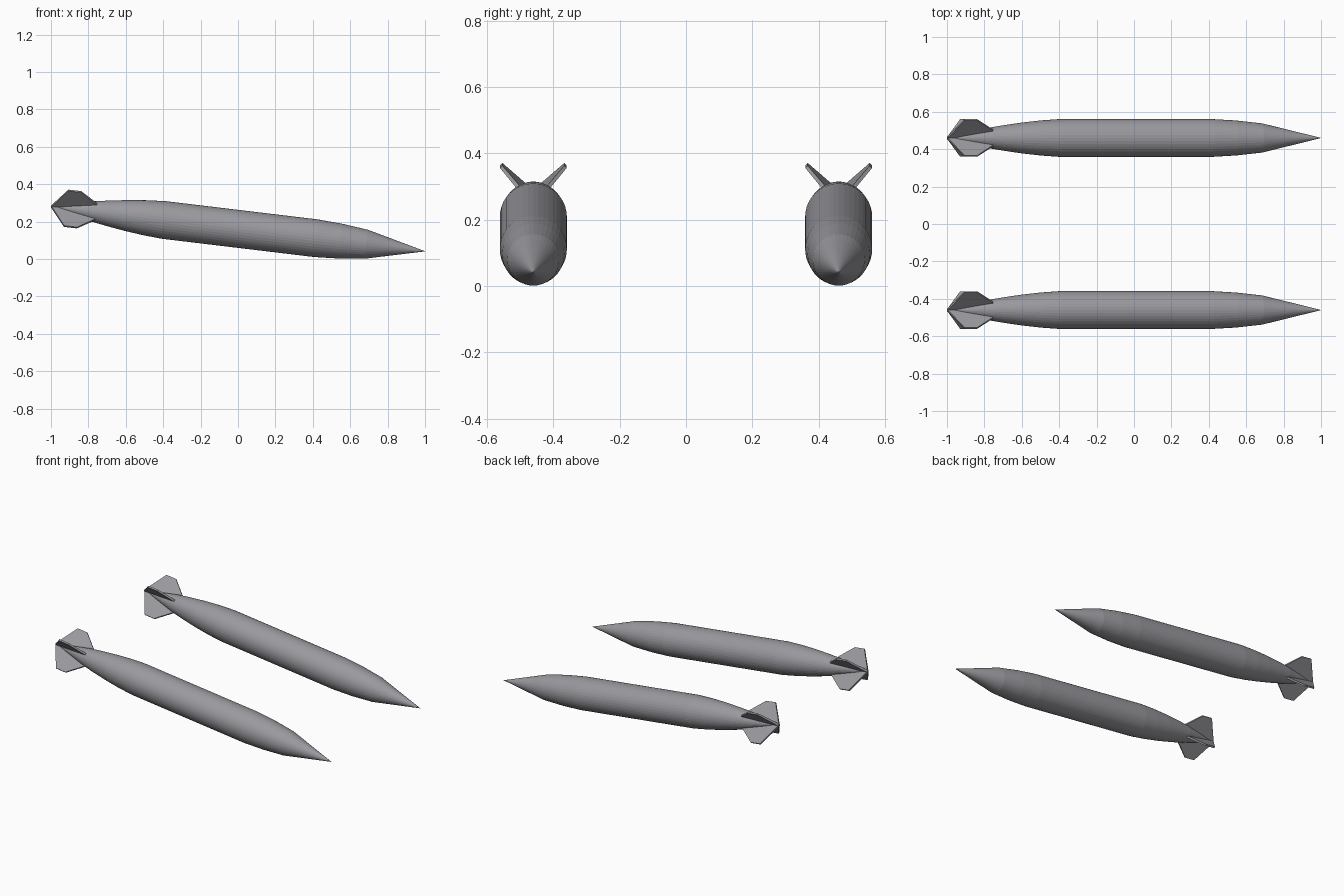
import bpy, bmesh
from math import radians, pi, atan
from mathutils import Matrix, Vector

if "Cube" in bpy.data.objects:
    bpy.data.objects.remove(bpy.data.objects["Cube"])

TILT = atan(0.12)
SEGMENTS = 40
# distance along the axis, radius
HULL = [(-1.007, 0), (-0.89, 0.029), (-0.78, 0.055), (-0.7, 0.0685), (-0.6, 0.083),
        (-0.5, 0.094), (-0.4, 0.101), (0.42, 0.101), (0.55, 0.0935),
        (0.69, 0.078), (1.009, 0)]
# fin planform: distance along the axis, radial height, half thickness
FIN = [(-1.007, 0.0, 0.007), (-0.925, 0.137, 0.005), (-0.856, 0.137, 0.005),
       (-0.765, 0.06, 0.006), (-0.765, 0.0, 0.007)]

GREY = bpy.data.materials.new("dark_grey")
GREY.diffuse_color = (0.32, 0.32, 0.345, 1)
GREY.use_nodes = True
GREY.node_tree.nodes["Principled BSDF"].inputs["Base Color"].default_value = GREY.diffuse_color


def finish(bm, name, place):
    bmesh.ops.recalc_face_normals(bm, faces=bm.faces)
    mesh = bpy.data.meshes.new(name)
    bm.to_mesh(mesh)
    bm.free()
    mesh.materials.append(GREY)
    ob = bpy.data.objects.new(name, mesh)
    bpy.context.collection.objects.link(ob)
    ob.matrix_world = place


def make_hull(name, place):
    bm = bmesh.new()
    verts = [bm.verts.new((s, 0, r)) for s, r in HULL]
    edges = [bm.edges.new(pair) for pair in zip(verts, verts[1:])]
    bmesh.ops.spin(bm, geom=verts + edges, cent=(0, 0, 0), axis=(1, 0, 0),
                   angle=2 * pi, steps=SEGMENTS, use_duplicate=False)
    bmesh.ops.remove_doubles(bm, verts=bm.verts, dist=1e-5)
    finish(bm, name, place)


def make_fins(name, place):
    bm = bmesh.new()
    for k in range(4):
        turn = Matrix.Rotation(radians(45 + 90 * k), 4, 'X')
        a, b = ([bm.verts.new(turn @ Vector((s, side * t, h))) for s, h, t in FIN]
                for side in (-1, 1))
        bm.faces.new(a)
        bm.faces.new(b[::-1])
        for i in range(len(FIN)):
            j = (i + 1) % len(FIN)
            bm.faces.new((a[i], b[i], b[j], a[j]))
    finish(bm, name, place)


# matching pair, nose down
for label, y in (("near", -0.46), ("far", 0.46)):
    place = Matrix.Translation((0, y, 0.161)) @ Matrix.Rotation(TILT, 4, 'Y')
    make_hull(label + "_hull", place)
    make_fins(label + "_tail_fins", place)
